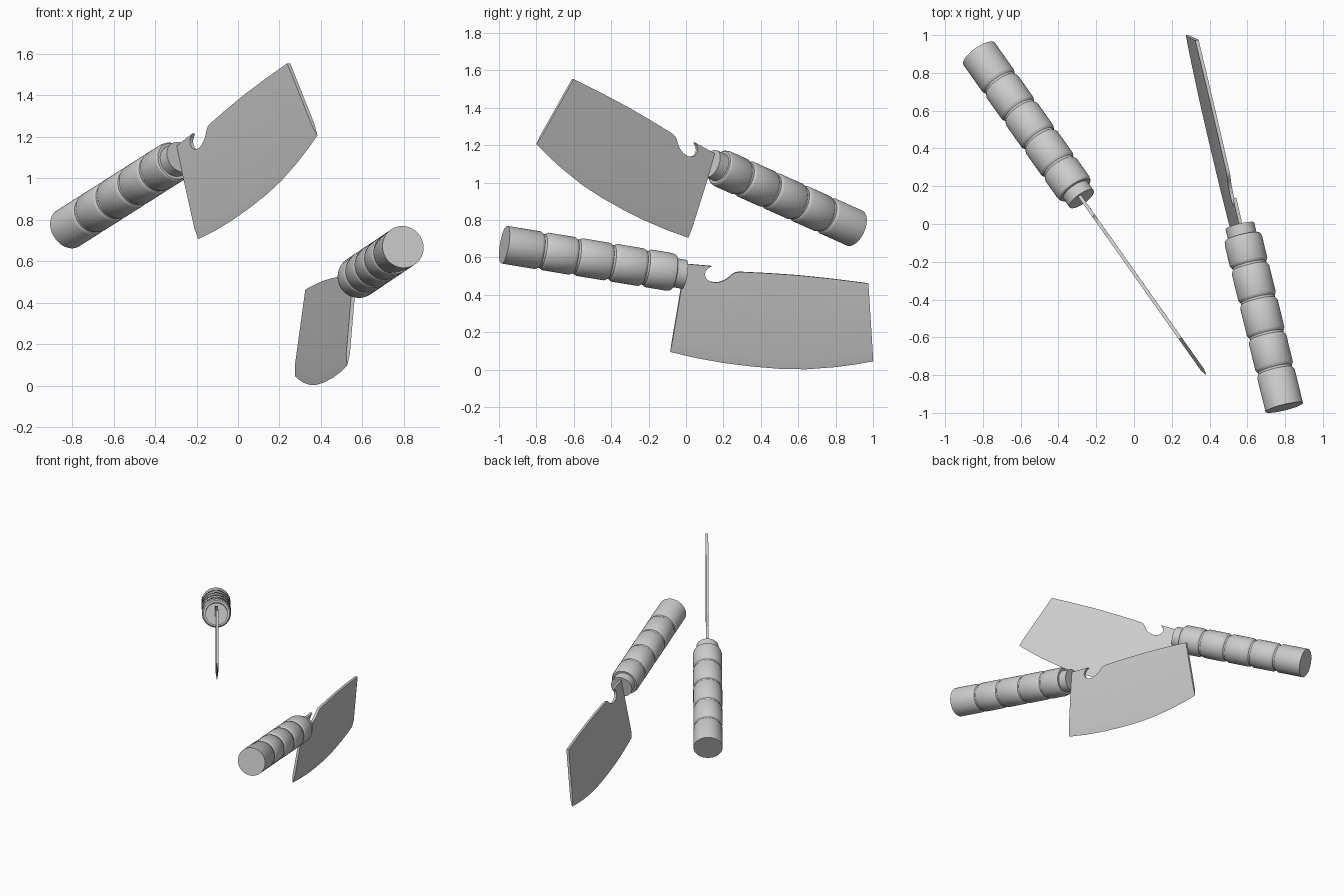
import bpy, bmesh, math
from mathutils import Vector, Matrix

if "Cube" in bpy.data.objects:
    bpy.data.objects.remove(bpy.data.objects["Cube"])

# Local frame: x runs from handle to blade tip, y towards the spine, z is thickness.
# The origin is where the blade meets the collar.
SPINE = [(-.005, .057), (.141, .068), (.120, .052), (.111, .035), (.111, .016),
         (.119, .001), (.132, -.009), (.150, -.015), (.172, -.016), (.198, -.010),
         (.222, .003), (.242, .020), (.257, .039), (.272, .053), (.290, .060),
         (.315, .064), (.46, .080), (.62, .095), (.81, .106), (1.004, .113)]
EDGE = [(1.109, -.296), (1.02, -.327), (.913, -.359), (.753, -.397), (.611, -.417),
        (.46, -.429), (.301, -.435), (.15, -.433), (.002, -.423)]
HALF = .009
BEVEL = .058


def finish(bm, name, matrix):
    bmesh.ops.recalc_face_normals(bm, faces=bm.faces)
    mesh = bpy.data.meshes.new(name)
    bm.to_mesh(mesh)
    bm.free()
    ob = bpy.data.objects.new(name, mesh)
    bpy.context.collection.objects.link(ob)
    ob.matrix_world = matrix
    bpy.ops.object.select_all(action='DESELECT')
    bpy.context.view_layer.objects.active = ob
    ob.select_set(True)
    bpy.ops.object.shade_smooth_by_angle(angle=math.radians(30))


def lathe(name, profile, matrix, steps=48):
    bm = bmesh.new()
    vs = [bm.verts.new((x, r, 0)) for x, r in profile]
    es = [bm.edges.new(pair) for pair in zip(vs, vs[1:])]
    bmesh.ops.spin(bm, geom=vs + es, cent=(0, 0, 0), axis=(1, 0, 0),
                   angle=2 * math.pi, steps=steps)
    bmesh.ops.remove_doubles(bm, verts=bm.verts, dist=1e-5)
    finish(bm, name, matrix)


def blade(name, matrix):
    bm = bmesh.new()
    # the bevel line follows the cutting edge, shifted up (sloped along the tip side)
    shoulder = [(x - (.015 if i == 0 else 0), y + BEVEL) for i, (x, y) in enumerate(EDGE)]
    outline = SPINE + shoulder
    a = [bm.verts.new((x, y, HALF)) for x, y in outline]
    b = [bm.verts.new((x, y, -HALF)) for x, y in outline]
    c = [bm.verts.new((x, y, 0)) for x, y in EDGE]
    bm.faces.new(a)
    bm.faces.new(b[::-1])
    n, k = len(outline), len(SPINE)
    # rim along spine, tip and heel
    for i in list(range(k)) + [n - 1]:
        j = (i + 1) % n
        bm.faces.new((a[i], b[i], b[j], a[j]))
    # ground cutting edge
    for side in (a, b):
        for i in range(len(c) - 1):
            bm.faces.new((side[k + i], side[k + i + 1], c[i + 1], c[i]))
    bm.faces.new((a[k], b[k], c[0]))
    bm.faces.new((a[-1], b[-1], c[-1]))
    finish(bm, name, matrix)


def handle_profile():
    # flat butt, four rounded finger grooves, chamfered shoulder
    pts = [(-1.002, 0), (-1.002, .102)]
    for g in (-.795, -.605, -.41, -.22):
        pts += [(g - .022, .102), (g - .014, .098), (g - .006, .092),
                (g + .006, .092), (g + .014, .098), (g + .022, .102)]
    return pts + [(-.085, .102), (-.066, .098), (-.06, .092), (-.06, .05)]


def cleaver(prefix, origin, u, v):
    u = Vector(u).normalized()
    v = Vector(v)
    v = (v - u * v.dot(u)).normalized()
    w = u.cross(v)
    m = Matrix.Translation(origin) @ Matrix((u, v, w)).transposed().to_4x4()
    blade(prefix + "_blade", m)
    lathe(prefix + "_handle", handle_profile(), m)
    lathe(prefix + "_collar", [(-.08, 0), (-.08, .078), (0, .078), (0, 0)], m)


cleaver("lower_cleaver", (.56, -.01, .51), (-.235, .959, -.158), (.08, .181, .98))
cleaver("upper_cleaver", (-.277, .133, 1.102), (.542, -.767, .344), (-.199, .281, .939))
